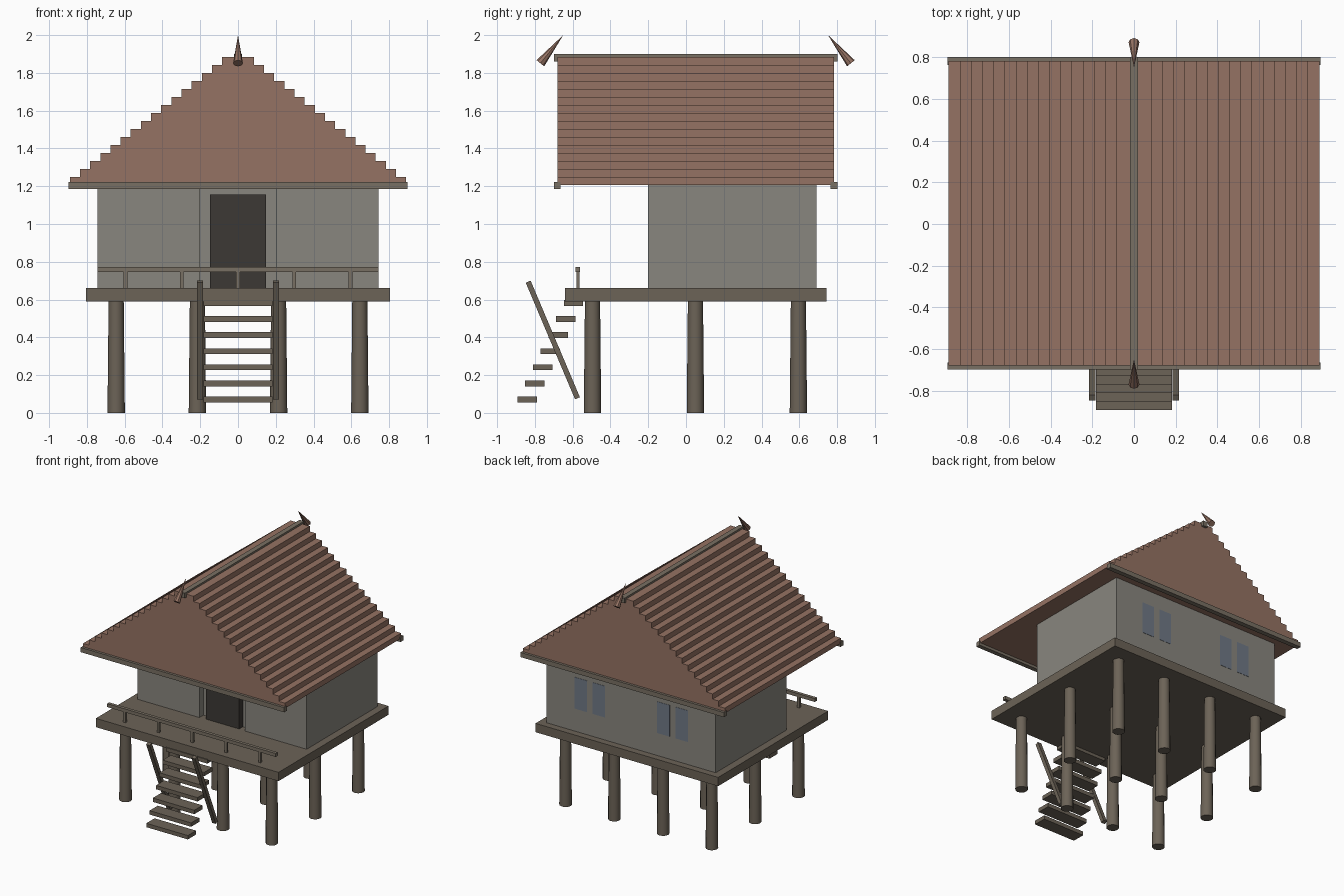
import bpy, bmesh
from math import atan2
from mathutils import Vector

if "Cube" in bpy.data.objects:
    bpy.data.objects.remove(bpy.data.objects["Cube"])


def material(name, color):
    m = bpy.data.materials.new(name)
    m.diffuse_color = (*color, 1)
    m.use_nodes = True
    m.node_tree.nodes["Principled BSDF"].inputs["Base Color"].default_value = m.diffuse_color
    return m


WOOD = material("dark_wood", (0.15, 0.125, 0.095))
TRIM = material("trim_wood", (0.19, 0.16, 0.125))
ROOF = material("roof_brown", (0.30, 0.17, 0.125))
WALL = material("wall_grey", (0.25, 0.24, 0.21))
DARK = material("door_dark", (0.045, 0.04, 0.035))
PANE = material("window_blue", (0.16, 0.19, 0.24))


def finish(name, bm, mat):
    bmesh.ops.recalc_face_normals(bm, faces=bm.faces)
    mesh = bpy.data.meshes.new(name)
    bm.to_mesh(mesh)
    bm.free()
    mesh.materials.append(mat)
    ob = bpy.data.objects.new(name, mesh)
    bpy.context.collection.objects.link(ob)
    return ob


def box(name, x, y, z, mat):
    """Box from (min, max) ranges."""
    bm = bmesh.new()
    bmesh.ops.create_cube(bm, size=1)
    for v in bm.verts:
        v.co = [r[0] if c < 0 else r[1] for c, r in zip(v.co, (x, y, z))]
    return finish(name, bm, mat)


def cone(name, base, tip, r1, r2, sides, mat):
    """Tapered round part running from base to tip."""
    base, tip = Vector(base), Vector(tip)
    axis = tip - base
    bm = bmesh.new()
    bmesh.ops.create_cone(bm, cap_ends=True, segments=sides, radius1=r1,
                          radius2=r2, depth=axis.length)
    ob = finish(name, bm, mat)
    ob.location = (base + tip) / 2
    ob.rotation_euler = (atan2(-axis.y, axis.z), 0, 0)
    return ob


# Stilts and deck
for px in (-0.645, -0.215, 0.215, 0.645):
    for py in (-0.495, 0.05, 0.595):
        post = cone("stilt", (px, py, 0), (px, py, 0.6), 0.046, 0.04, 12, WOOD)
        bpy.context.view_layer.objects.active = post
        post.select_set(True)
        bpy.ops.object.shade_smooth_by_angle()
        post.select_set(False)
box("deck", (-0.805, 0.805), (-0.64, 0.745), (0.59, 0.66), WOOD)

# House body, front panels beside the recessed doorway, door
box("house_body", (-0.745, 0.745), (-0.15, 0.69), (0.66, 1.21), WALL)
box("front_wall_left", (-0.745, -0.2), (-0.2, -0.15), (0.66, 1.21), WALL)
box("front_wall_right", (0.2, 0.745), (-0.2, -0.15), (0.66, 1.21), WALL)
box("door", (-0.147, 0.147), (-0.195, -0.15), (0.66, 1.155), DARK)

# Paired window panes in the back wall
for cx in (-0.445, -0.285, 0.285, 0.445):
    box("back_window_pane", (cx - 0.055, cx + 0.055), (0.68, 0.692), (0.84, 1.09), PANE)

# Stepped roof: one staircase profile extruded front to back
STEPS, Z0, RISE = 16, 1.207, 0.0424
right = []
for i in range(STEPS):
    half = 0.89 - i * 0.0537
    right += [(half, Z0 + i * RISE), (half, Z0 + (i + 1) * RISE)]
outline = right + [(-x, z) for x, z in reversed(right)]
bm = bmesh.new()
face = bm.faces.new([bm.verts.new((x, -0.68, z)) for x, z in outline])
ext = bmesh.ops.extrude_face_region(bm, geom=[face])
bmesh.ops.translate(bm, vec=(0, 1.463, 0),
                    verts=[g for g in ext["geom"] if isinstance(g, bmesh.types.BMVert)])
finish("stepped_roof", bm, ROOF)

# Gable beams, ridge beam and horn finials
box("front_gable_beam", (-0.897, 0.897), (-0.70, -0.665), (1.186, 1.223), TRIM)
box("back_gable_beam", (-0.897, 0.897), (0.765, 0.803), (1.186, 1.223), TRIM)
box("ridge_beam", (-0.02, 0.02), (-0.70, 0.803), (1.86, 1.9), TRIM)
cone("front_finial", (0, -0.771, 1.851), (0, -0.65, 2.0), 0.026, 0, 8, ROOF)
cone("back_finial", (0, 0.873, 1.851), (0, 0.752, 2.0), 0.026, 0, 8, ROOF)

# Porch railing
box("porch_rail", (-0.743, 0.743), (-0.586, -0.56), (0.746, 0.773), TRIM)
for i in range(5):
    px = -0.596 + i * 0.298
    box("rail_post", (px - 0.01, px + 0.01), (-0.581, -0.563), (0.655, 0.75), TRIM)

# Stair treads and slanted side poles
for i in range(7):
    y, z = -0.893 + i * 0.041, 0.056 + i * 0.085
    box("stair_tread", (-0.183, 0.183), (y, y + 0.103), (z, z + 0.031), WOOD)
for s in (-1, 1):
    pole = box("stair_pole", (-0.016, 0.016), (-0.014, 0.014), (-0.335, 0.335), WOOD)
    pole.location = (s * 0.2, -0.705, 0.386)
    pole.rotation_euler = (0.4, 0, 0)
